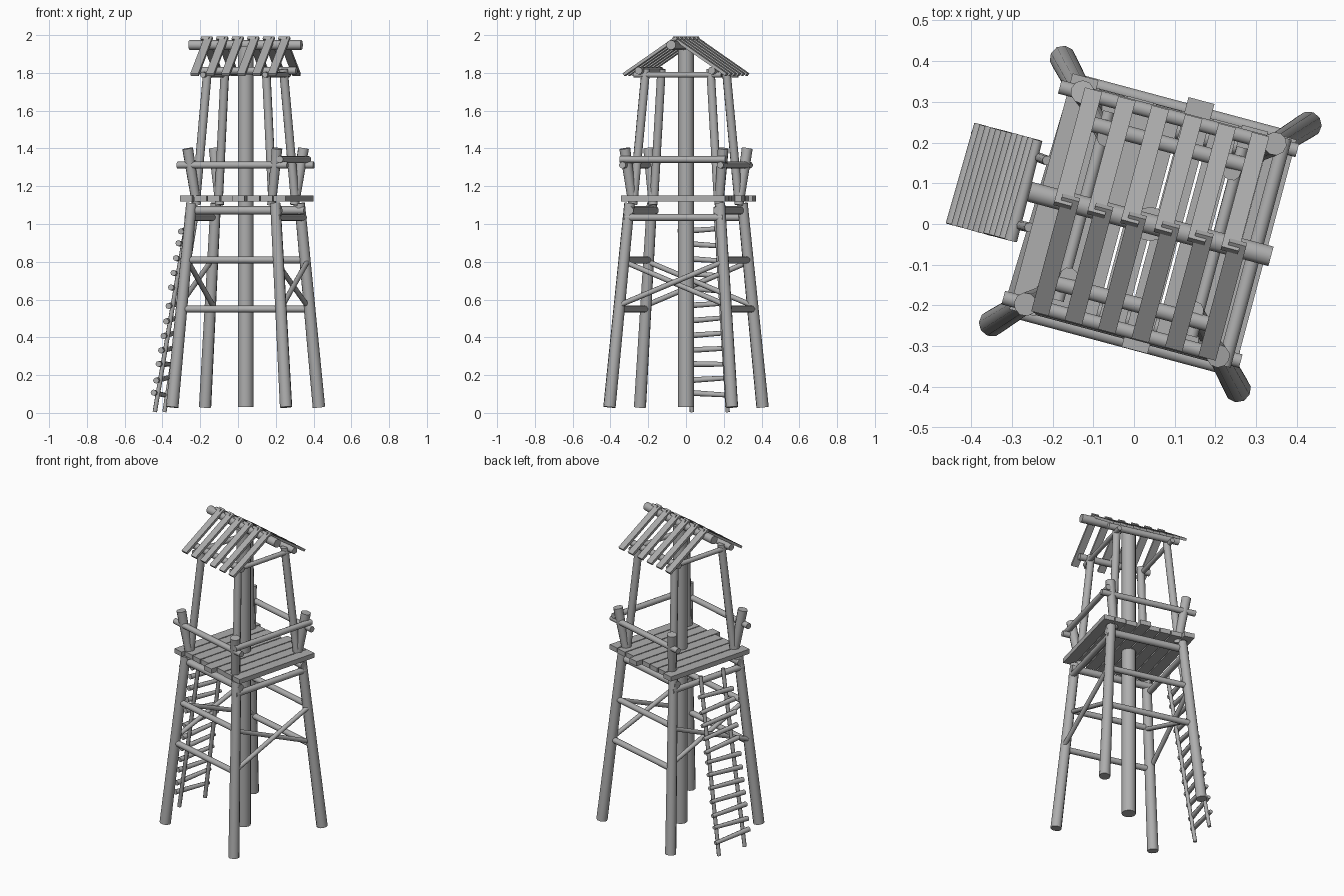
import bpy, math, random
from mathutils import Vector, Matrix

if "Cube" in bpy.data.objects:
    bpy.data.objects.remove(bpy.data.objects["Cube"])

random.seed(4)
# The whole tower is turned 15 degrees about its central pole
TURN = Matrix.Translation((0.04, 0, 0)) @ Matrix.Rotation(math.radians(-15), 4, 'Z')

grey = bpy.data.materials.new("dark_grey_wood")
grey.diffuse_color = (0.42, 0.42, 0.42, 1)
grey.use_nodes = True
grey.node_tree.nodes["Principled BSDF"].inputs["Base Color"].default_value = grey.diffuse_color


def log(name, a, b, r, r2=None, sides=10):
    """Round pole between two points in the tower's own frame."""
    a, b = TURN @ Vector(a), TURN @ Vector(b)
    d = b - a
    bpy.ops.mesh.primitive_cone_add(vertices=sides, radius1=r, radius2=r if r2 is None else r2,
                                    depth=d.length)
    ob = bpy.context.object
    ob.name = name
    ob.data.materials.append(grey)
    ob.matrix_world = Matrix.Translation((a + b) / 2) @ d.to_track_quat('Z', 'Y').to_matrix().to_4x4()
    bpy.ops.object.shade_smooth_by_angle(angle=math.radians(50))
    return ob


def board(name, centre, size, tilt=0.0):
    """Flat board, tilted about the tower's own x axis."""
    bpy.ops.mesh.primitive_cube_add(size=1)
    ob = bpy.context.object
    ob.name = name
    ob.data.materials.append(grey)
    ob.matrix_world = (TURN @ Matrix.Translation(centre) @ Matrix.Rotation(tilt, 4, 'X')
                       @ Matrix.Diagonal((*size, 1)))
    return ob


# Central pole
log("central_pole", (0, 0, 0.03), (0, 0, 1.94), 0.042, sides=14)


def leg_at(z):
    t = (z - 0.03) / 1.07
    return 0.312 - 0.082 * t, 0.336 - 0.088 * t


# Corner posts: splayed legs, outward rail posts, inward roof posts
for sx in (-1, 1):
    for sy in (-1, 1):
        log("leg", (sx * 0.312, sy * 0.336, 0.03), (sx * 0.23, sy * 0.248, 1.11), 0.033, 0.028)
        log("rail_post", (sx * 0.205, sy * 0.235, 1.1), (sx * 0.245, sy * 0.27, 1.4), 0.024, 0.029)
        log("roof_post", (sx * 0.21, sy * 0.232, 1.12), (sx * 0.16, sy * 0.177, 1.82), 0.023)

# Cross beams on front and back
for sy in (-1, 1):
    for z in (0.55, 0.81):
        x, y = leg_at(z)
        log("cross_beam", (-x, sy * y, z), (x, sy * y, z), 0.018)
    log("floor_beam", (-0.26, sy * 0.24, 1.072), (0.26, sy * 0.24, 1.072), 0.022)
    log("guard_rail", (-0.302, sy * 0.268, 1.312), (0.302, sy * 0.268, 1.312), 0.018)
    log("eave_beam", (-0.226, sy * 0.2, 1.812), (0.226, sy * 0.2, 1.812), 0.02)

# Cross braces and beams on both sides
xl, yl = leg_at(0.58)
xh, yh = leg_at(0.80)
for sx in (-1, 1):
    for s in (-1, 1):
        log("diagonal_brace", (sx * (xl + 0.012 * s), -s * yl, 0.57),
            (sx * (xh + 0.012 * s), s * yh, 0.80), 0.014)
    log("side_floor_beam", (sx * 0.245, -0.27, 1.035), (sx * 0.245, 0.27, 1.035), 0.019)
    log("roof_tie", (sx * 0.17, -0.24, 1.79), (sx * 0.17, 0.24, 1.79), 0.015)
log("side_guard_rail", (0.265, -0.29, 1.342), (0.265, 0.29, 1.342), 0.018)

# Platform planks, two of them a little longer
for i in range(8):
    length = {0: 0.6, 4: 0.635}.get(i, 0.565 + random.uniform(-0.008, 0.008))
    board("floor_plank", (-0.247 + 0.0725 * i, 0.008, 1.135), (0.066, length, 0.03))

# Ridge beam and roof slats, the back slope being the front one turned round
log("ridge_beam", (-0.307, 0, 1.948), (0.307, 0, 1.948), 0.026)
slope = math.atan2(0.195, 0.29)
for s in (-1, 1):
    for i in range(6):
        board("roof_slat", (-s * (-0.205 + 0.085 * i), s * 0.133, 1.889), (0.044, 0.35, 0.016), -s * slope)

# Ladder leaning on the open side
for sy in (-1, 1):
    log("ladder_rail", (-0.472, sy * 0.098 + 0.004, 0.005), (-0.285, sy * 0.085, 1.09), 0.012, sides=8)
for i in range(12):
    z = 0.1 + 0.079 * i
    x = -0.487 + 0.187 * z / 1.09
    t = random.uniform(-0.014, 0.014)
    log("ladder_rung", (x, -0.128, z + t), (x, 0.128, z - t), 0.016, 0.012, sides=8)
